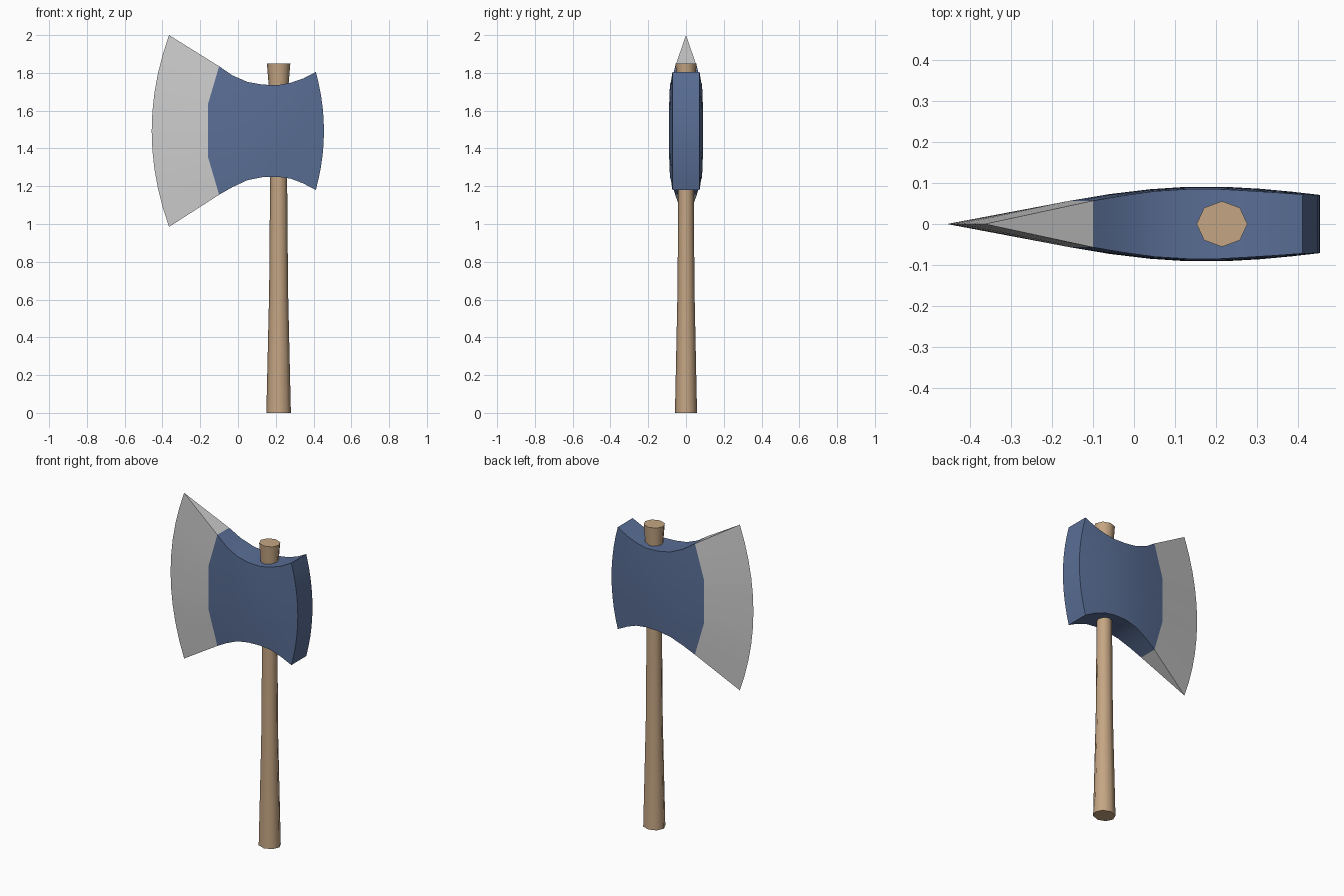
import bpy, bmesh, math

if "Cube" in bpy.data.objects:
    bpy.data.objects.remove(bpy.data.objects["Cube"])


def make_object(name, bm, color=None, angle=30):
    bmesh.ops.remove_doubles(bm, verts=bm.verts, dist=1e-5)
    bmesh.ops.recalc_face_normals(bm, faces=bm.faces)
    mesh = bpy.data.meshes.new(name)
    bm.to_mesh(mesh)
    bm.free()
    obj = bpy.data.objects.new(name, mesh)
    bpy.context.collection.objects.link(obj)
    if color:
        mat = bpy.data.materials.new(name + "_paint")
        mat.diffuse_color = (*color, 1)
        mat.use_nodes = True
        mat.node_tree.nodes["Principled BSDF"].inputs["Base Color"].default_value = mat.diffuse_color
        mesh.materials.append(mat)
    bpy.ops.object.select_all(action='DESELECT')
    obj.select_set(True)
    bpy.context.view_layer.objects.active = obj
    bpy.ops.object.shade_smooth_by_angle(angle=math.radians(angle))
    return obj


ROWS = [i / 5 for i in range(-5, 6)]


def station(x_mid, x_end, z_top, z_bot, y_mid, y_end, flat=0.0):
    """Closed ring: up the front side, down the back side of one slice."""
    side = []
    for t in ROWS:
        k = max(0, abs(t) - flat) / (1 - flat)
        s = k if flat else t * t
        side.append((x_mid + (x_end - x_mid) * s,
                     y_mid + (y_end - y_mid) * t * t,
                     z_bot + (z_top - z_bot) * (t + 1) / 2))
    return [(x, -y, z) for x, y, z in side] + side[::-1]


def loft(rings, cap_start=False, cap_end=False):
    bm = bmesh.new()
    loops = [[bm.verts.new(p) for p in ring] for ring in rings]
    n = len(loops[0])
    for a, b in zip(loops, loops[1:]):
        for i in range(n):
            j = (i + 1) % n
            bm.faces.new((a[i], a[j], b[j], b[i]))
    if cap_start:
        bm.faces.new(loops[0])
    if cap_end:
        bm.faces.new(loops[-1])
    return bm


# Ground steel blade, tapering to a sharp curved edge
joint = station(-0.16, -0.10, 1.835, 1.155, 0.056, 0.057, flat=0.4)
edge = station(-0.457, -0.365, 2.0, 0.985, 0, 0)
make_object("blade", loft([edge, joint]))

# Painted head, waisted around the handle
slices = [
    (-0.06, -0.03, 1.787, 1.195, 0.073, 0.069),
    (0.04, 0.05, 1.752, 1.232, 0.085, 0.080),
    (0.13, 0.13, 1.738, 1.248, 0.091, 0.085),
    (0.22, 0.21, 1.735, 1.250, 0.091, 0.085),
    (0.31, 0.28, 1.748, 1.240, 0.086, 0.081),
    (0.385, 0.345, 1.770, 1.215, 0.079, 0.077),
]
rings = [joint] + [station(*s) for s in slices]
poll = station(0.455, 0.412, 1.805, 1.18, 0.071, 0.072)
head = loft(rings + [poll])
# Back striking face, built in strips to follow its curve
n = len(ROWS)
back = [head.verts.new(p) for p in poll]
for i in range(n - 1):
    head.faces.new((back[i], back[i + 1], back[2 * n - 2 - i], back[2 * n - 1 - i]))
make_object("axe_head", head, (0.10, 0.155, 0.30))

# Eight-sided wooden handle, flared at both ends
levels = [(0, 0.065), (0.30, 0.058), (0.65, 0.050), (1.25, 0.045),
          (1.60, 0.046), (1.74, 0.053), (1.85, 0.062)]
handle = [[(0.215 + r * math.cos(a), 0.9 * r * math.sin(a), z)
           for a in (k * math.pi / 4 for k in range(8))] for z, r in levels]
make_object("handle", loft(handle, True, True), (0.56, 0.38, 0.23), 50)
